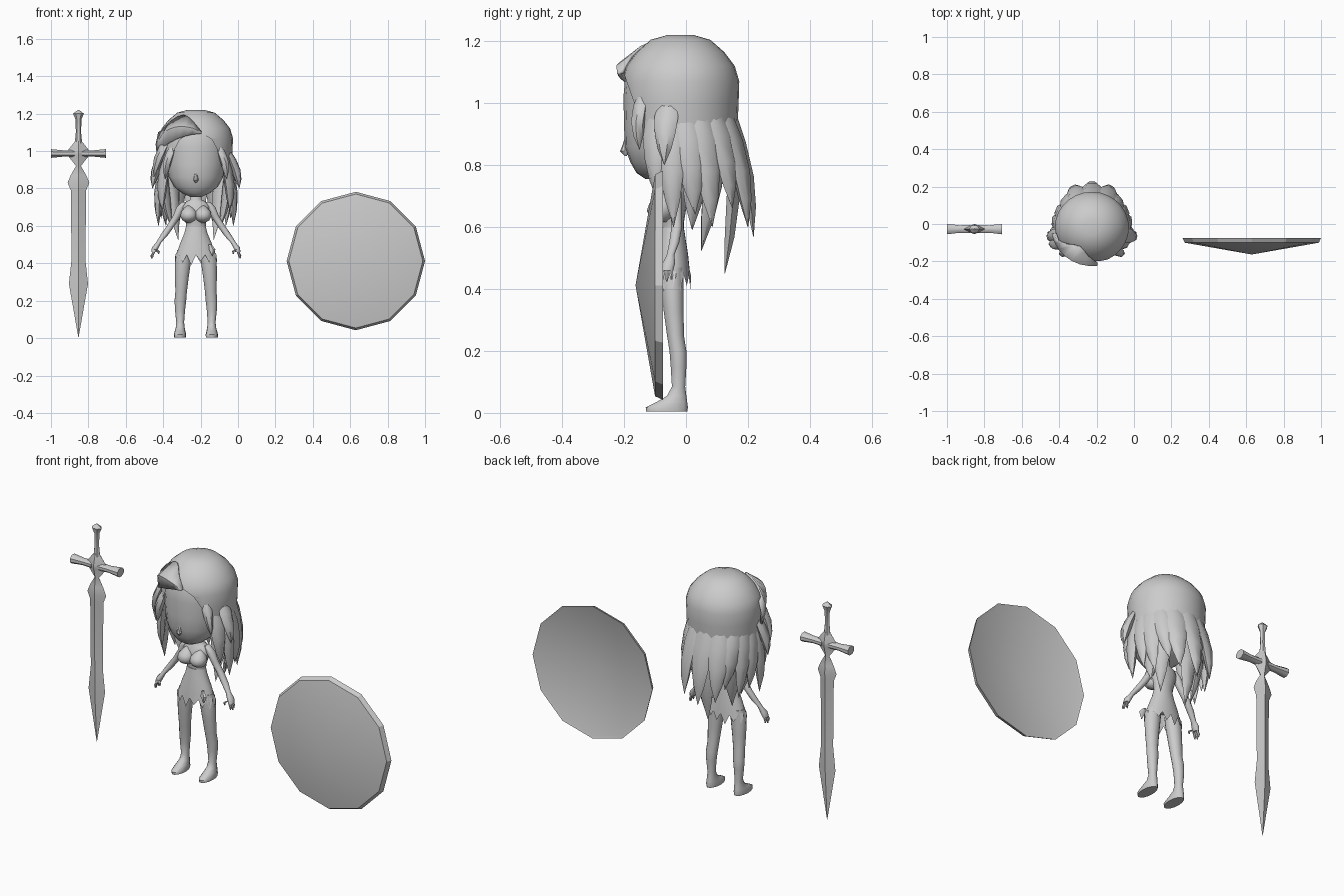
import bpy, bmesh, math
from mathutils import Vector

GREY = bpy.data.materials.new("plain_grey")
GREY.diffuse_color = (0.6, 0.6, 0.6, 1)
CX = -0.225  # centre line of the figure


def surface(name, rows, closed=True, cap=(True, True), angle=40, thick=0):
    """Skin a list of point rows into one mesh object."""
    bm = bmesh.new()
    vs = [[bm.verts.new(p) for p in r] for r in rows]
    n = len(rows[0])
    for a, b in zip(vs, vs[1:]):
        for i in range(n if closed else n - 1):
            j = (i + 1) % n
            bm.faces.new((a[i], a[j], b[j], b[i]))
    if cap[0]:
        bm.faces.new(vs[0])
    if cap[1]:
        bm.faces.new(vs[-1])
    bmesh.ops.remove_doubles(bm, verts=bm.verts, dist=0.0004)
    bmesh.ops.recalc_face_normals(bm, faces=bm.faces)
    me = bpy.data.meshes.new(name)
    bm.to_mesh(me)
    bm.free()
    ob = bpy.data.objects.new(name, me)
    bpy.context.collection.objects.link(ob)
    me.materials.append(GREY)
    if thick:
        m = ob.modifiers.new("thickness", 'SOLIDIFY')
        m.thickness, m.offset = thick, 0
    bpy.ops.object.select_all(action='DESELECT')
    ob.select_set(True)
    bpy.context.view_layer.objects.active = ob
    bpy.ops.object.shade_smooth_by_angle(angle=math.radians(angle))
    return ob


def ring(x, y, z, rx, ry, n, rot=0):
    c, s = math.cos(rot), math.sin(rot)
    out = []
    for i in range(n):
        a = 2 * math.pi * i / n
        u, v = rx * math.cos(a), ry * math.sin(a)
        out.append((x + u * c - v * s, y + u * s + v * c, z))
    return out


def loft(name, rings, n=12, rot=0, **kw):
    """Stack of horizontal ellipses, each (x, y, z, rx, ry)."""
    return surface(name, [ring(*r, n, rot) for r in rings], **kw)


def interp(table, t):
    for (a, va), (b, vb) in zip(table, table[1:]):
        if t <= b:
            return va + (vb - va) * max(0, (t - a) / (b - a))
    return table[-1][1]


# ---- Sword
SX, SY = -0.853, -0.027
loft("blade", [(SX, SY, z, w, d) for z, w, d in (
    (0.005, .001, .001), (.29, .051, .018), (.42, .037, .018), (.79, .041, .02),
    (.83, .058, .022), (.87, .042, .02), (.92, .013, .014), (.98, .06, .028),
    (1.0, .06, .028), (1.055, .016, .016))], n=4, angle=30)
loft("grip", [(SX, SY, z, w, w * .8) for z, w in (
    (1.04, .02), (1.1, .014), (1.17, .016), (1.2, .029), (1.22, .003))], n=6)
for s in (-1, 1):
    surface("crossguard", [[(SX + s * x, SY + r * math.cos(a * math.pi / 4 + .39) * 1.08,
                             .987 + r * .9 * math.sin(a * math.pi / 4 + .39)) for a in range(8)]
                           for x, r in ((.02, .022), (.08, .02), (.147, .028))])

# ---- Shield: shallow twelve-sided cone with a rim and hollow back
def disc(y, r):
    return [(.63 + r * math.sin(i * math.pi / 6), y, .412 + r * math.cos(i * math.pi / 6))
            for i in range(12)]
surface("shield", [disc(-.163, .0001), disc(-.1, .358), disc(-.075, .37), disc(-.08, .355),
                   disc(-.13, .0001)], cap=(False, False), angle=25)

# ---- Head and nose
loft("head", [(CX, y, z, rx, ry) for z, y, rx, ry in (
    (.755, -.1, .03, .03), (.775, -.095, .075, .065), (.81, -.08, .118, .1),
    (.86, -.06, .145, .138), (.93, -.05, .16, .15), (1.02, -.045, .168, .157),
    (1.1, -.04, .165, .155), (1.16, -.03, .13, .13), (1.2, -.02, .06, .06))], n=20)
loft("nose", [(CX, -.195, .83, .004, .004), (CX, -.198, .845, .014, .015),
              (CX, -.196, .865, .01, .009), (CX, -.19, .9, .003, .004)], n=8)

# ---- Hair cap, cut away in an arch around the face
RADIUS = [(.86, .186), (.95, .194), (1.07, .198), (1.12, .183), (1.165, .148), (1.205, .1), (1.22, .045)]
COLS = 28
rows = []
for z in (1.22, 1.205, 1.165, 1.12, 1.07, 1.0, .94, .88):
    row = []
    for i in range(COLS):
        a = 2 * math.pi * i / COLS            # 0 is the back
        front = 180 - abs(math.degrees(a) if a <= math.pi else 360 - math.degrees(a))
        low = interp([(0, 1.1), (22, 1.08), (38, 1.0), (50, .88), (180, .88)], front)
        zz = max(z, low)
        r = interp(RADIUS, zz)
        row.append((CX + r * math.sin(a), -.018 + r * .96 * math.cos(a), zz))
    rows.append(row)
surface("hair_cap", rows, cap=(True, False), angle=60)

# ---- Swept fringe over one side of the forehead
rows = []
for k in range(8):
    t = k / 7
    a = math.radians(-8 + 88 * t)
    top = 1.1 + .09 * math.sin(math.pi * min(1, t * 1.15)) ** .8
    low = 1.095 - .12 * t ** 1.6
    row = []
    for f, r in ((0, .19), (.5, .213), (1, .207)):
        z = top + (low - top) * f
        if f == 0:
            r = interp(RADIUS, z) + .01
        row.append((CX - r * math.sin(a), -.015 - r * .96 * math.cos(a), z))
    rows.append(row)
surface("fringe", rows, closed=False, cap=(False, False), thick=.012)

# ---- Hair strands: root angle from the back, root height, width, tip (x, y, z)
STRANDS = [
    (28, .96, .055, (.095, .2, .6)), (50, .96, .05, (.12, .15, .66)),
    (45, .93, .05, (.095, .05, .525)), (68, .96, .05, (.16, .085, .6)),
    (85, .95, .05, (.185, .03, .64)), (100, .95, .045, (.2, -.04, .6)),
    (104, 1.0, .04, (.232, -.07, .8)), (118, .96, .045, (.18, -.09, .68)),
    (136, 1.03, .026, (.165, -.15, .85)), (75, .92, .05, (.13, .02, .59)),
]
def strand(a, z0, w, tip):
    a = math.radians(a)
    root = Vector((.178 * math.sin(a), -.018 + .172 * math.cos(a), z0))
    tip = Vector(tip)
    rings = []
    for t, k, d in ((0, .7, .012), (.22, 1, .02), (.5, .85, .024), (.75, .55, .018), (1, .01, .001)):
        p = root.lerp(tip, t)
        bulge = .012 * math.sin(math.pi * t)
        rings.append((CX + p.x + bulge * math.sin(a), p.y + bulge * math.cos(a), p.z, w * k, d))
    loft("hair_strand", rings, n=6, rot=-a, angle=50)
strand(0, .96, .06, (0, .218, .57))
strand(0, .92, .06, (0, .125, .45))
for a, z0, w, t in STRANDS:
    for s in (-1, 1):
        strand(s * a, z0, w, (s * t[0], t[1], t[2]))
strand(-122, 1.07, .035, (-.225, -.1, .86))  # fringe runs on down this side

# ---- Torso
loft("torso", [(CX, y, z, rx, ry) for z, y, rx, ry in (
    (.5, -.045, .07, .05), (.58, -.042, .05, .036), (.62, -.044, .055, .038),
    (.66, -.045, .068, .046), (.7, -.04, .076, .042), (.725, -.035, .062, .034),
    (.74, -.035, .03, .026), (.8, -.04, .026, .026))], n=16, angle=60)
for s in (-1, 1):
    loft("bust", [(CX + s * .038, -.078 - d, .66 + z, r, r) for z, r, d in (
        (-.044, .01, -.006), (-.03, .034, 0), (-.008, .045, .004), (.016, .041, 0),
        (.036, .024, -.008), (.052, .005, -.018))], n=12, angle=80)

# ---- Skirt with a ragged hem
rows = [ring(CX, -.045, z, rx, ry, 28) for z, rx, ry in (
    (.6, .052, .038), (.56, .062, .044), (.51, .083, .052), (.46, .1, .057))]
hem = ring(CX, -.045, .425, .113, .061, 28)
rows.append([(x, y, z + (.02 if i % 2 else -.024 + .012 * math.sin(i * 2.1)))
             for i, (x, y, z) in enumerate(hem)])
surface("skirt", rows, cap=(True, False), angle=60)
loft("skirt_tatter", [(CX + .075, -.095, .5, .008, .006), (CX + .085, -.104, .475, .02, .008),
                      (CX + .088, -.105, .44, .002, .002)], n=5)

for s in (-1, 1):
    # ---- Arm and fingers
    loft("arm", [(CX + s * x, y, z, rx, ry) for x, y, z, rx, ry in (
        (.06, -.035, .728, .016, .018), (.08, -.035, .7, .024, .024),
        (.1, -.032, .655, .022, .02), (.135, -.03, .6, .021, .018),
        (.17, -.038, .55, .02, .017), (.2, -.05, .51, .014, .013),
        (.217, -.055, .485, .018, .021), (.225, -.06, .46, .014, .02))], n=10, angle=60)
    for dx, y, z in ((.232, -.076, .43), (.236, -.062, .425), (.232, -.047, .43), (.2, -.082, .45)):
        loft("finger", [(CX + s * .218, -.06 + (y + .06) * .6, .475, .007, .008),
                        (CX + s * dx, y, z + .015, .007, .007),
                        (CX + s * dx, y, z, .003, .003)], n=6)
    # ---- Leg and foot
    loft("leg", [(CX + s * x, y, z, rx, ry) for x, y, z, rx, ry in (
        (.085, -.062, .004, .032, .068), (.085, -.062, .018, .033, .07),
        (.085, -.045, .036, .029, .05), (.084, -.03, .055, .024, .032),
        (.084, -.024, .085, .021, .022), (.085, -.024, .15, .027, .026),
        (.083, -.026, .2, .031, .028), (.079, -.034, .25, .031, .028),
        (.075, -.04, .33, .037, .033), (.068, -.045, .42, .043, .038),
        (.06, -.045, .47, .04, .038))], n=14, angle=50)
